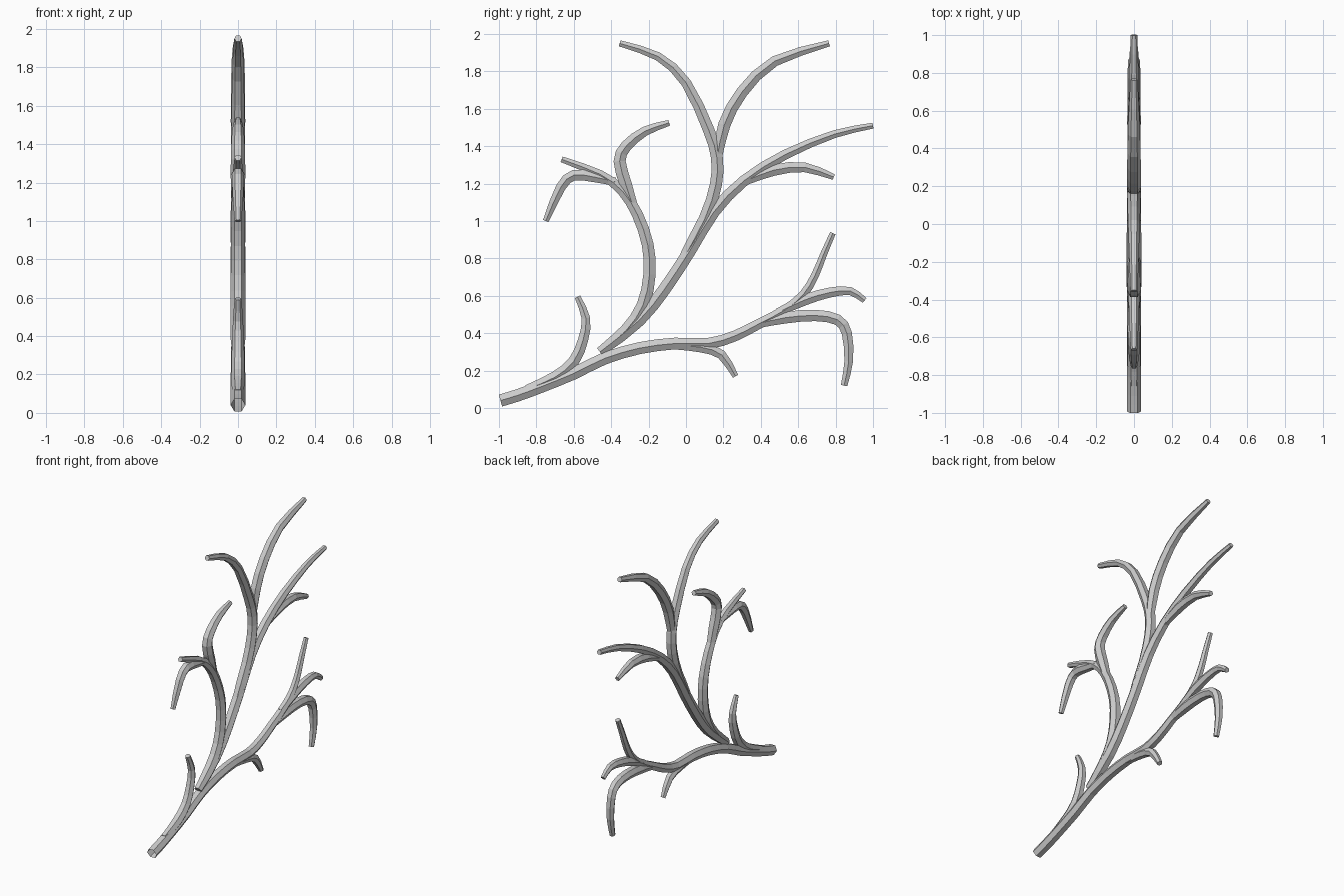
import bpy, bmesh, math
from mathutils import Vector

if "Cube" in bpy.data.objects:
    bpy.data.objects.remove(bpy.data.objects["Cube"])

SIDES = 6


def smooth_path(pts):
    """Catmull-Rom: keep every control point and add one between each pair."""
    p = [Vector((0, y, z)) for y, z in pts]
    ext = [2 * p[0] - p[1]] + p + [2 * p[-1] - p[-2]]
    out = []
    for i in range(1, len(ext) - 2):
        a, b, c, d = ext[i - 1:i + 3]
        out += [b, (9 * (b + c) - a - d) / 16]
    return out + [p[-1]]


def branch(name, pts, r0=0.039, r1=0.018, start=0.75, open_base=False):
    """Six-sided tube along a path in the YZ plane, ridge facing +-x.
    It swells out of its parent, stays thick, then narrows near the tip."""
    path = smooth_path(pts)
    n = len(path)
    dist = [0.0]
    for i in range(1, n):
        dist.append(dist[-1] + (path[i] - path[i - 1]).length)
    bm = bmesh.new()
    rings = []
    for i, c in enumerate(path):
        tan = (path[min(i + 1, n - 1)] - path[max(i - 1, 0)]).normalized()
        side = Vector((1, 0, 0))
        up = side.cross(tan)
        t = dist[i] / dist[-1]
        r = r0 + (r1 - r0) * t ** 3
        r *= start + (1 - start) * min(1, dist[i] / 0.15)
        ring = []
        for k in range(SIDES):
            a = 2 * math.pi * k / SIDES
            ring.append(bm.verts.new(c + r * (math.cos(a) * side + math.sin(a) * up)))
        rings.append(ring)
    for a, b in zip(rings, rings[1:]):
        for k in range(SIDES):
            m = (k + 1) % SIDES
            bm.faces.new((a[k], b[k], b[m], a[m])[::-1])
    if not open_base:
        bm.faces.new(rings[0][::-1])
    bm.faces.new(rings[-1])
    bmesh.ops.recalc_face_normals(bm, faces=bm.faces)
    me = bpy.data.meshes.new(name)
    bm.to_mesh(me)
    bm.free()
    bpy.context.collection.objects.link(bpy.data.objects.new(name, me))


# Lower stem from the cut base to the lower right, with its twigs
branch("lower_stem", [(-.992, .04), (-.9, .068), (-.78, .112), (-.6, .185), (-.436, .265), (-.25, .32),
                      (-.06, .345), (.12, .345), (.26, .385), (.38, .445), (.53, .525),
                      (.63, .61), (.69, .71), (.735, .82), (.785, .935)], 0.038, 0.018, 1, True)
branch("lower_right_twig", [(.49, .51), (.635, .578), (.77, .618), (.88, .625), (.955, .575)], 0.034)
branch("drooping_twig", [(.38, .45), (.53, .483), (.69, .495), (.81, .472),
                         (.86, .4), (.87, .25), (.845, .12)], 0.036, 0.02)
branch("small_hanging_twig", [(-.06, .335), (.08, .325), (.19, .285), (.265, .17)], 0.033)
branch("base_twig", [(-.85, .1), (-.7, .165), (-.6, .25), (-.55, .365),
                     (-.535, .48), (-.58, .595)], 0.036)

# Left branch and its twigs
branch("left_branch", [(-.46, .3), (-.32, .415), (-.23, .55), (-.195, .715), (-.205, .875),
                       (-.26, 1.035), (-.34, 1.16), (-.46, 1.25), (-.665, 1.33)])
branch("left_upper_twig", [(-.28, 1.07), (-.32, 1.19), (-.355, 1.32), (-.32, 1.4),
                           (-.22, 1.48), (-.09, 1.525)])
branch("left_drooping_twig", [(-.38, 1.21), (-.49, 1.235), (-.6, 1.245),
                              (-.67, 1.18), (-.75, 1.0)], 0.034)

# Main branch to the upper right and its twig
branch("main_branch", [(-.46, .3), (-.25, .47), (-.115, .635), (.02, .84), (.15, 1.05),
                       (.31, 1.215), (.53, 1.355), (.795, 1.465), (1, 1.51)])
branch("right_twig", [(.32, 1.215), (.47, 1.272), (.635, 1.287), (.79, 1.235)], 0.035)

# Top fork
branch("top_left_branch", [(-.035, .76), (.1, 1.01), (.16, 1.195), (.165, 1.34),
                           (.12, 1.49), (0, 1.74), (-.15, 1.88), (-.355, 1.95)], 0.038, 0.019)
branch("top_right_branch", [(.165, 1.33), (.205, 1.515), (.3, 1.69),
                            (.475, 1.855), (.765, 1.95)], 0.038, 0.019)
